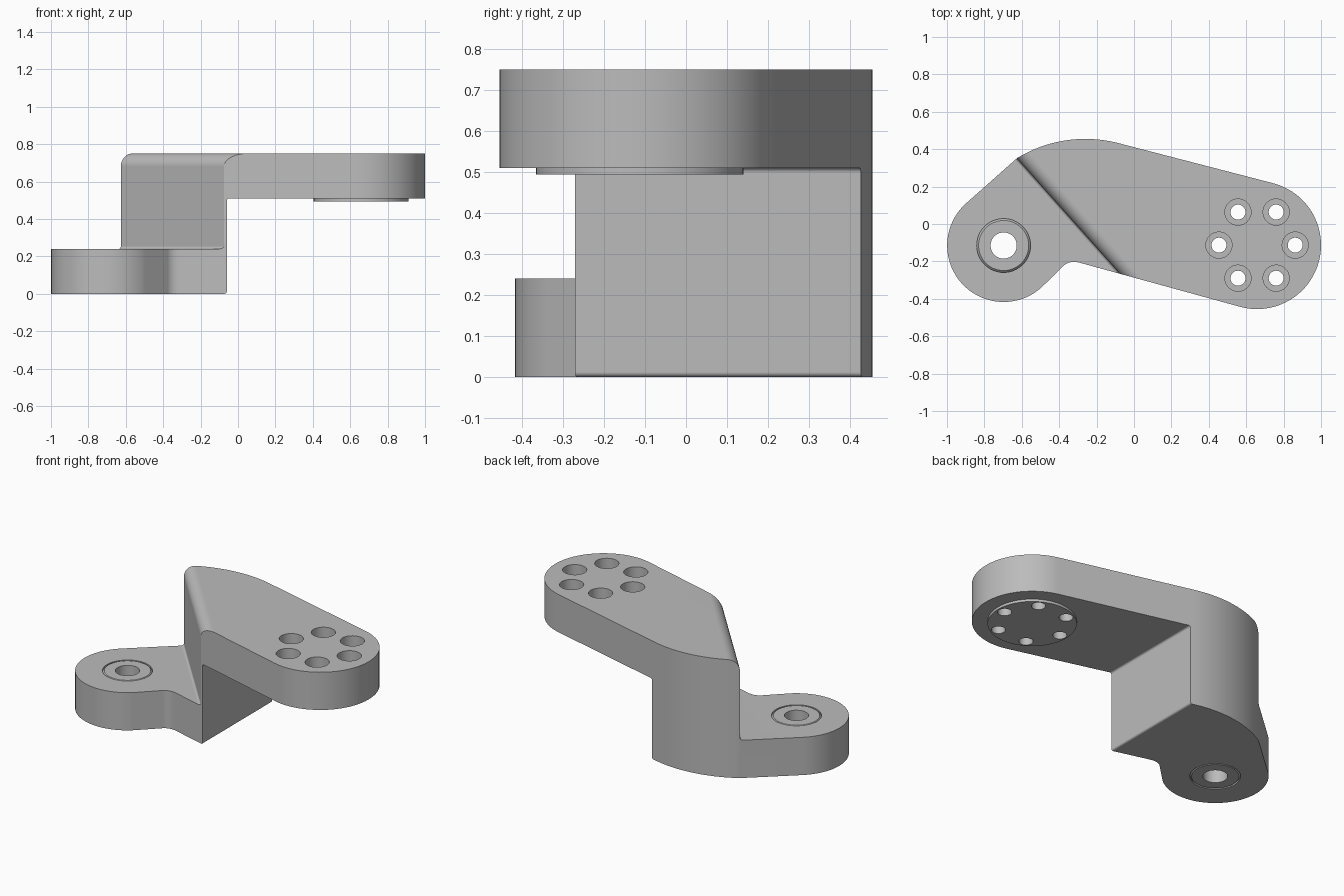
import bpy, bmesh
from math import cos, sin, pi, radians
from mathutils import Vector, Matrix

if "Cube" in bpy.data.objects:
    bpy.data.objects.remove(bpy.data.objects["Cube"])

LOWER_TOP, UPPER_BOTTOM, TOP = 0.24, 0.51, 0.75
PIVOT = (-0.697, -0.115)      # single bore end
FLANGE = (0.658, -0.113)      # bolt circle end

grey = bpy.data.materials.new("machined_grey")
grey.use_nodes = True
colour = (0.5, 0.5, 0.5, 1)
grey.diffuse_color = colour
grey.node_tree.nodes["Principled BSDF"].inputs["Base Color"].default_value = colour


def arc(centre, r, start, end, steps):
    angles = [radians(start + (end - start) * i / steps) for i in range(steps + 1)]
    return [(centre[0] + r * cos(a), centre[1] + r * sin(a)) for a in angles]


def make_object(name, bm):
    bmesh.ops.recalc_face_normals(bm, faces=bm.faces)
    mesh = bpy.data.meshes.new(name)
    bm.to_mesh(mesh)
    bm.free()
    mesh.materials.append(grey)
    obj = bpy.data.objects.new(name, mesh)
    bpy.context.collection.objects.link(obj)
    return obj


def prism(name, points, low, high, matrix=Matrix()):
    """Extrude a flat outline from low to high, then place it."""
    bm = bmesh.new()
    face = bm.faces.new([bm.verts.new((x, y, low)) for x, y in points])
    out = bmesh.ops.extrude_face_region(bm, geom=[face])
    top = [v for v in out["geom"] if isinstance(v, bmesh.types.BMVert)]
    bmesh.ops.translate(bm, vec=(0, 0, high - low), verts=top)
    bm.transform(matrix)
    return make_object(name, bm)


def disc(name, centre, r, low, high, steps=48):
    return prism(name, arc(centre, r, 0, 360, steps)[:-1], low, high)


def combine(target, tool, operation):
    """Apply a boolean and discard the tool."""
    mod = target.modifiers.new("combine", "BOOLEAN")
    mod.operation, mod.object, mod.solver = operation, tool, "EXACT"
    bpy.context.view_layer.objects.active = target
    bpy.ops.object.modifier_apply(modifier=mod.name)
    bpy.data.objects.remove(tool)


def finish(obj):
    bpy.ops.object.select_all(action="DESELECT")
    obj.select_set(True)
    bpy.context.view_layer.objects.active = obj
    bpy.ops.object.shade_smooth_by_angle(angle=radians(25))
    mod = obj.modifiers.new("even_shading", "WEIGHTED_NORMAL")
    mod.keep_sharp = True


# Plan outline, counter-clockwise: flange end, broad back curve, pivot end, waist
a, corner, b = Vector((-0.375, -0.222)), Vector((-0.342, -0.193)), Vector((-0.29, -0.207))
waist = []
for i in range(9):
    t = i / 8
    p = a * (1 - t) ** 2 + corner * 2 * t * (1 - t) + b * t * t
    waist.append((p.x, p.y))
outline = (arc(FLANGE, 0.342, -105, 75, 40)
           + arc((-0.26, -0.245), 0.7, 75, 121.5, 20)
           + arc(PIVOT, 0.302, 132, 312, 40)
           + waist)
arm = prism("offset_arm", outline, 0, TOP)

# Clear the space above the lower plate, along a slanted wall with a rounded top
R, F = 0.07, 0.015
step = (arc((-R, TOP - R), R, 90, 0, 12)
        + arc((F, LOWER_TOP + F), F, 180, 270, 6)
        + [(2, LOWER_TOP), (2, 1), (-R, 1)])
wall_start, wall_end = Vector((-0.626, 0.351, 0)), Vector((-0.075, -0.266, 0))
along = (wall_end - wall_start).normalized()
up = Vector((0, 0, 1))
outward = along.cross(up)
slant = Matrix((outward, up, outward.cross(up))).transposed().to_4x4()
slant.translation = wall_start
combine(arm, prism("upper_cutter", step, -2, 2, slant), "DIFFERENCE")

# Clear the space under the upper plate, along a straight wall
X, F = -0.06, 0.012
under = (arc((X - F, F), F, -90, 0, 6)
         + arc((X + F, UPPER_BOTTOM - F), F, 180, 90, 6)
         + [(2, UPPER_BOTTOM), (2, -1), (X - F, -1)])
combine(arm, prism("lower_cutter", under, -2, 2, Matrix.Rotation(pi / 2, 4, "X")), "DIFFERENCE")

# Mounting boss and counterbored bolt holes
combine(arm, disc("boss", FLANGE, 0.253, 0.494, 0.56, 64), "UNION")
for x, y in arc(FLANGE, 0.204, 0, 300, 5):
    combine(arm, disc("bolt_hole", (x, y), 0.04, 0.3, 1, 32), "DIFFERENCE")
    combine(arm, disc("counterbore", (x, y), 0.07, 0.61, 1, 32), "DIFFERENCE")

# Seat for the bushing
combine(arm, disc("bushing_seat", PIVOT, 0.144, -0.1, 0.4), "DIFFERENCE")
finish(arm)

# Chamfered bushing, turned about the pivot
inner, outer, c = 0.07, 0.144, 0.01
section = [(inner, 0), (outer - c, 0), (outer, c),
           (outer, LOWER_TOP - c), (outer - c, LOWER_TOP), (inner, LOWER_TOP)]
bm = bmesh.new()
loop = [bm.verts.new((r, 0, z)) for r, z in section]
edges = [bm.edges.new((v, loop[i - 1])) for i, v in enumerate(loop)]
bmesh.ops.spin(bm, geom=loop + edges, axis=(0, 0, 1), cent=(0, 0, 0),
               angle=2 * pi, steps=48, use_merge=True)
bmesh.ops.remove_doubles(bm, verts=bm.verts, dist=0.0001)
bm.transform(Matrix.Translation((*PIVOT, 0)))
finish(make_object("pivot_bushing", bm))
